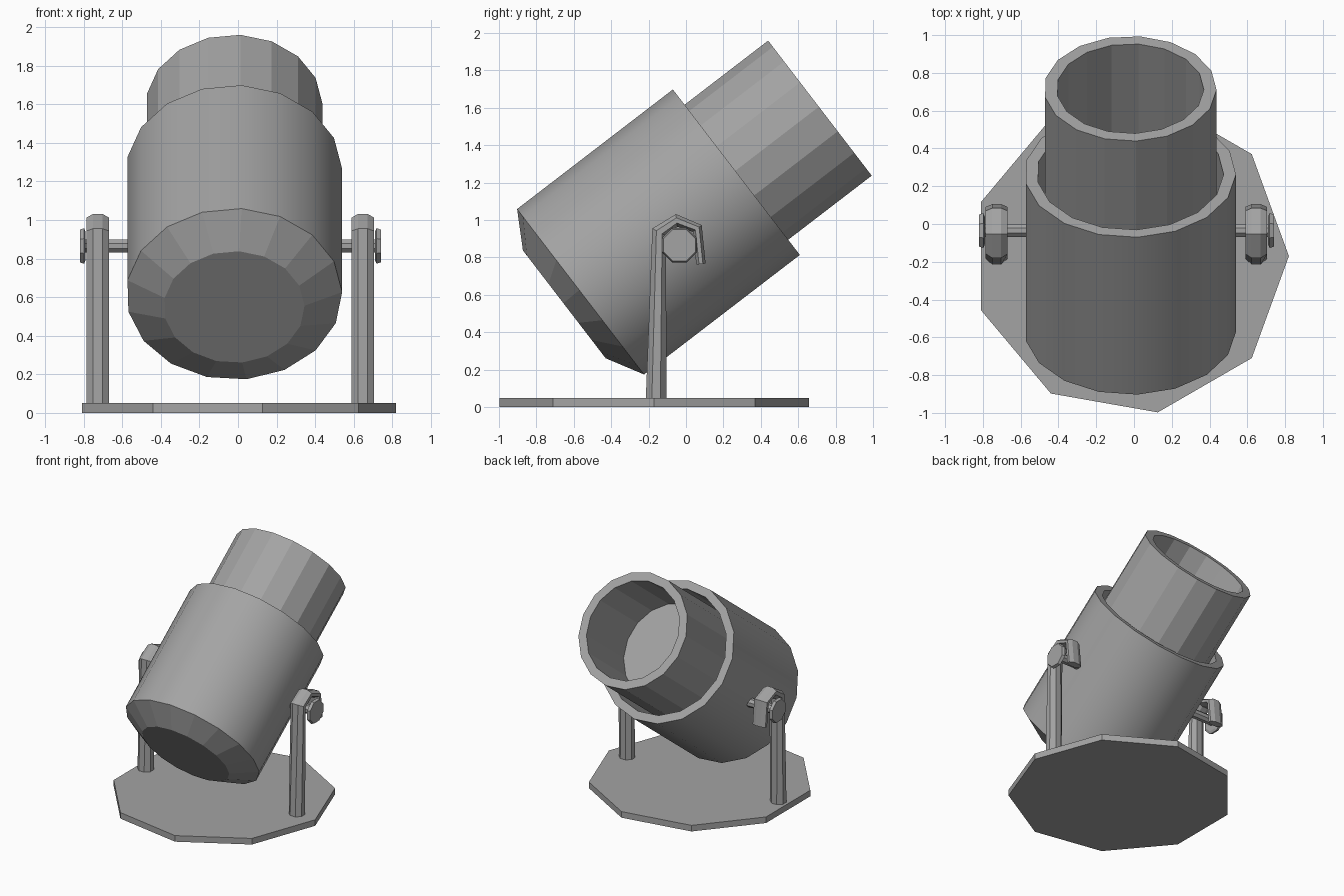
import bpy, bmesh
from math import sin, cos, pi, radians
from mathutils import Vector, Matrix

if "Cube" in bpy.data.objects:
    bpy.data.objects.remove(bpy.data.objects["Cube"])

grey = bpy.data.materials.new("metal_grey")
grey.use_nodes = True
colour = (0.37, 0.37, 0.37, 1)
grey.diffuse_color = colour
grey.node_tree.nodes["Principled BSDF"].inputs["Base Color"].default_value = colour


def loft(name, rings, matrix=Matrix(), smooth_bands=()):
    """Join rings of points into a closed skin with flat end caps."""
    bm = bmesh.new()
    loops = [[bm.verts.new(p) for p in ring] for ring in rings]
    for band, (a, b) in enumerate(zip(loops, loops[1:])):
        n = len(a)
        for i in range(n):
            j = (i + 1) % n
            face = bm.faces.new((a[i], a[j], b[j], b[i]))
            face.smooth = band in smooth_bands
    bm.faces.new(loops[0][::-1])
    bm.faces.new(loops[-1])
    bmesh.ops.recalc_face_normals(bm, faces=bm.faces)
    mesh = bpy.data.meshes.new(name)
    bm.to_mesh(mesh)
    bm.free()
    mesh.materials.append(grey)
    obj = bpy.data.objects.new(name, mesh)
    obj.matrix_world = matrix
    bpy.context.collection.objects.link(obj)
    return obj


def turned(name, profile, sides, start, matrix, smooth_bands=()):
    """Turn a (radius, height) profile around local z."""
    angles = [start + 2 * pi * i / sides for i in range(sides)]
    rings = [[(r * cos(a), r * sin(a), z) for a in angles] for r, z in profile]
    return loft(name, rings, matrix, smooth_bands)


# Base plate
turned("base_plate", [(0.84, 0), (0.84, 0.05)], 9, 0,
       Matrix.Translation((-0.02, -0.17, 0)))

# Tilted housing and the tube nested in it, measured from the housing rim
tilt = Matrix.Translation((-0.02, 0.27, 1.255)) @ Matrix.Rotation(radians(-52.5), 4, 'X')
first = radians(-86)
turned("outer_housing",
       [(0.365, -1.16), (0.56, -1.05), (0.56, 0), (0.495, 0), (0.495, -0.95)],
       17, first, tilt, smooth_bands=(1,))
turned("inner_tube",
       [(0.457, -0.96), (0.457, 0.563), (0.39, 0.563), (0.39, -0.045)],
       17, first, tilt)

# Hooked posts: path points (y, z) with in-plane half thickness
path = [(-0.16, 0.04, 0.055), (-0.143, 0.935, 0.042), (-0.05, 0.998, 0.034),
        (0.06, 0.955, 0.03), (0.08, 0.765, 0.025)]
centres = [Vector((0, y, z)) for y, z, _ in path]


def post_rings():
    rings = []
    for i, c in enumerate(centres):
        before = (c - centres[max(i - 1, 0)]).normalized()
        after = (centres[min(i + 1, len(centres) - 1)] - c).normalized()
        across = (before + after).normalized().cross(Vector((1, 0, 0)))
        ring = []
        for k in range(8):
            a = pi / 8 + k * pi / 4
            reach = 1 / cos(pi / 8)
            ring.append(c + Vector((0.058 * reach * cos(a), 0, 0))
                        + across * path[i][2] * reach * sin(a))
        rings.append(ring)
    return rings


# Posts, pivot pins and bolt heads on both sides
for side, sign, post_x in (("left", 1, 0.647), ("right", -1, -0.727)):
    loft(side + "_hooked_post", post_rings(), Matrix.Translation((post_x, 0, 0)))
    pivot = (Matrix.Translation((-0.04, -0.035, 0.865))
             @ Matrix.Rotation(sign * pi / 2, 4, 'Y'))
    turned(side + "_pivot_pin", [(0.036, 0.5), (0.036, 0.76)], 8, pi / 8, pivot)
    turned(side + "_bolt_head", [(0.08, 0.75), (0.1, 0.758), (0.092, 0.78)],
           8, pi / 8, pivot)
